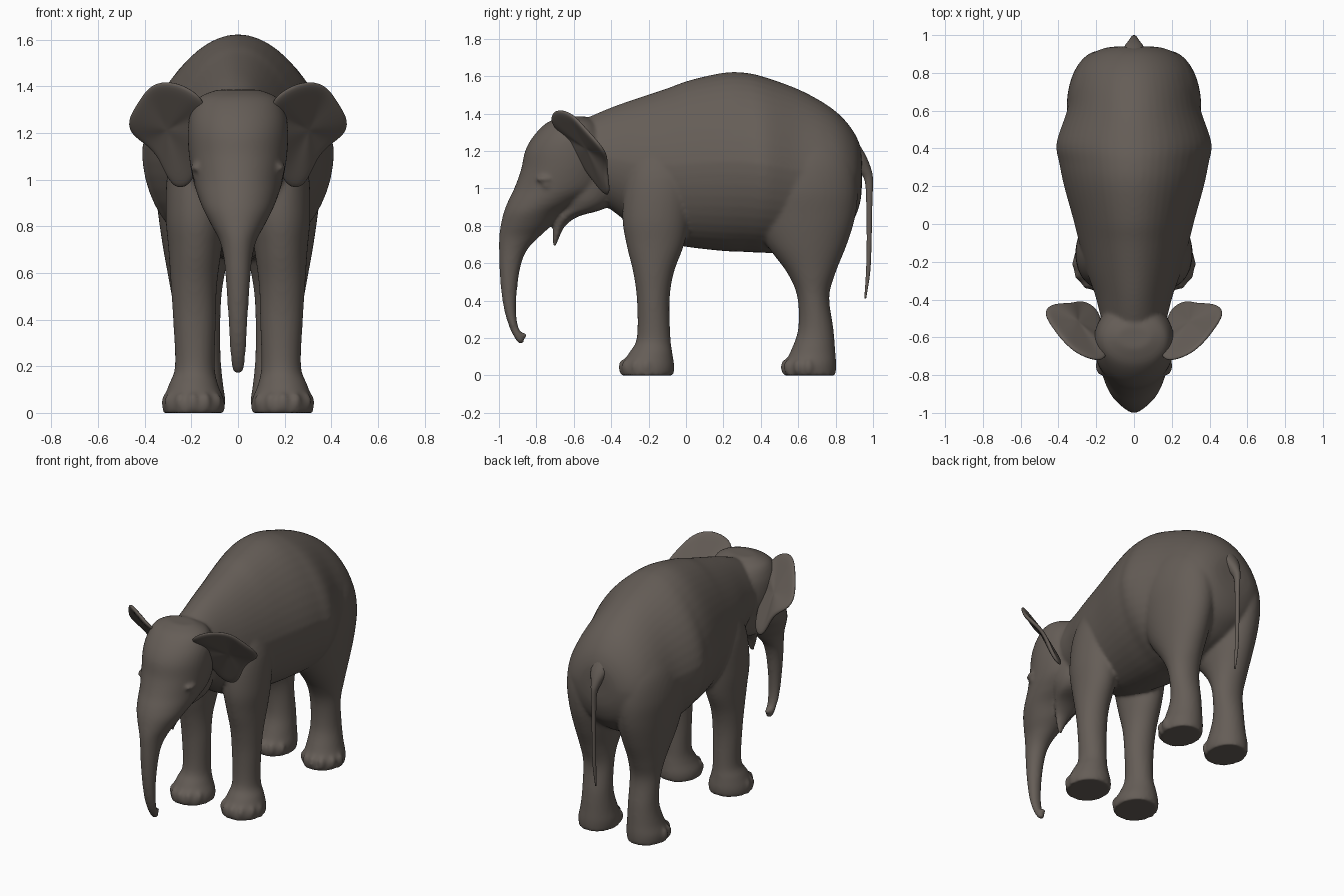
import bpy, bmesh, math
from mathutils import Vector, Matrix

hide = bpy.data.materials.new("grey_brown_hide")
hide.diffuse_color = (0.13, 0.11, 0.095, 1)


def spline(rows, steps=5):
    """Catmull-Rom resampling of ring rows."""
    out = []
    for i in range(len(rows) - 1):
        p = [rows[max(i - 1, 0)], rows[i], rows[i + 1], rows[min(i + 2, len(rows) - 1)]]
        for s in range(steps):
            t = s / steps
            out.append([b + 0.5 * t * (c - a + t * (2*a - 5*b + 4*c - d + t * (3*(b - c) + d - a)))
                        for a, b, c, d in zip(*p)])
    return out + [list(rows[-1])]


def loft(bm, rows, axis="z", side=1, n=48, taper=0.0):
    """Rows are (position, low, high, x_in, x_out): ellipses stacked along an axis."""
    rings = []
    for t, lo, hi, x0, x1 in spline(rows):
        ring = []
        for k in range(n):
            a = math.tau * k / n
            narrow = 1 - taper * max(0, math.sin(a))
            x = side * ((x0 + x1) / 2 + (x1 - x0) / 2 * math.cos(a) * narrow)
            h = (lo + hi) / 2 + (hi - lo) / 2 * math.sin(a)
            ring.append(bm.verts.new((x, h, t) if axis == "z" else (x, t, h)))
        rings.append(ring)
    for r, q in zip(rings, rings[1:]):
        for k in range(n):
            bm.faces.new((r[k], r[(k + 1) % n], q[(k + 1) % n], q[k]))
    bm.faces.new(rings[0])
    bm.faces.new(rings[-1])


def blob(bm, loc, size):
    m = Matrix.Translation(loc) @ Matrix.Diagonal((*size, 1))
    bmesh.ops.create_uvsphere(bm, u_segments=16, v_segments=10, radius=1, matrix=m)


def finish(bm, name):
    bmesh.ops.recalc_face_normals(bm, faces=bm.faces)
    for f in bm.faces:
        f.smooth = True
    me = bpy.data.meshes.new(name)
    bm.to_mesh(me)
    bm.free()
    me.materials.append(hide)
    ob = bpy.data.objects.new(name, me)
    bpy.context.collection.objects.link(ob)
    return ob


def sym(rows):
    return [(t, lo, hi, -w, w) for t, lo, hi, w in rows]


bm = bmesh.new()

# torso and neck
loft(bm, sym([(-.62, 1.00, 1.33, .15), (-.5, .95, 1.39, .175), (-.38, .87, 1.44, .205),
              (-.25, .77, 1.485, .25), (-.1, .71, 1.535, .29), (.02, .685, 1.578, .32),
              (.2, .665, 1.618, .37), (.32, .66, 1.618, .395), (.43, .655, 1.592, .41),
              (.6, .66, 1.53, .355), (.74, .70, 1.455, .33), (.83, .76, 1.385, .295),
              (.895, .83, 1.305, .235), (.93, .92, 1.23, .16), (.94, 1.0, 1.17, .09)]), "y", taper=.16)

# head running down into the trunk
loft(bm, sym([(1.385, -.66, -.54, .09), (1.35, -.745, -.47, .17), (1.28, -.815, -.42, .205),
              (1.2, -.86, -.40, .215), (1.1, -.882, -.40, .21), (1.0, -.918, -.43, .193),
              (.93, -.952, -.54, .172), (.87, -.975, -.65, .148), (.8, -.991, -.72, .112),
              (.74, -.999, -.785, .08), (.67, -1.0, -.85, .062), (.58, -.998, -.885, .053),
              (.45, -.988, -.904, .044), (.34, -.97, -.908, .038), (.26, -.945, -.897, .034),
              (.21, -.922, -.872, .03), (.17, -.897, -.866, .018)]))
blob(bm, (0, -.868, .214), (.02, .02, .015))

# lower jaw and hanging lip
loft(bm, sym([(.69, -.712, -.695, .014), (.75, -.714, -.672, .034), (.8, -.706, -.645, .055),
              (.85, -.69, -.575, .09), (.89, -.675, -.44, .125), (.95, -.69, -.38, .15),
              (1.05, -.7, -.36, .16)]))

front_leg = [(0, -.35, -.067, .058, .32), (.05, -.35, -.063, .058, .32), (.12, -.305, -.073, .085, .297),
             (.2, -.263, -.083, .1, .27), (.4, -.262, -.088, .095, .278), (.55, -.282, -.065, .09, .288),
             (.7, -.318, -.01, .07, .298), (.85, -.34, .02, .05, .31), (1.05, -.32, .04, .06, .30),
             (1.22, -.26, 0, .08, .25)]
hind_leg = [(0, .52, .80, .06, .30), (.06, .525, .803, .055, .302), (.13, .56, .798, .065, .282),
            (.25, .6, .788, .075, .265), (.42, .595, .766, .075, .272), (.55, .54, .80, .065, .293),
            (.7, .43, .86, .035, .32), (.85, .36, .905, .01, .342), (1.0, .32, .918, .0, .356),
            (1.15, .34, .89, .02, .335), (1.3, .42, .8, .06, .27)]
for s in (1, -1):
    # legs and toes
    loft(bm, front_leg, side=s)
    loft(bm, hind_leg, side=s)
    for cy, cx in ((-.207, .189), (.66, .18)):
        for deg in (-145, -115, -88, -60, -28, -2):
            a = math.radians(deg)
            blob(bm, (s * (cx + .114 * math.cos(a)), cy + .128 * math.sin(a), .045), (.026, .027, .042))
    # brow and eye
    blob(bm, (s * .175, -.75, 1.05), (.03, .055, .018))
    blob(bm, (s * .178, -.745, 1.018), (.02, .024, .02))

# fuse everything into one smooth skin
body = finish(bm, "elephant_body")
rm = body.modifiers.new("fuse", "REMESH")
rm.mode = "VOXEL"
rm.voxel_size = 0.011
rm.use_smooth_shade = True
sm = body.modifiers.new("soften", "SMOOTH")
sm.factor = 0.5
sm.iterations = 6

# ears: outline drawn in towards a cupped centre
outline = [(.13, -.67, 1.30), (.16, -.73, 1.36), (.24, -.715, 1.41), (.32, -.675, 1.425), (.385, -.61, 1.40),
           (.43, -.55, 1.33), (.48, -.475, 1.25), (.455, -.43, 1.19), (.39, -.42, 1.15),
           (.335, -.42, 1.09), (.305, -.41, 1.01), (.26, -.41, .95), (.19, -.45, .98),
           (.17, -.53, 1.09), (.16, -.61, 1.19)]
centre = Vector((.30, -.525, 1.22))
bm = bmesh.new()
loops = [[bm.verts.new(centre.lerp(Vector(p), f)) for p in outline] for f in (1, .7, .35)]
mid = bm.verts.new(centre)
n = len(outline)
for k in range(n):
    j = (k + 1) % n
    for a, b in zip(loops, loops[1:]):
        bm.faces.new((a[k], a[j], b[j], b[k]))
    bm.faces.new((loops[-1][k], loops[-1][j], mid))
ears = finish(bm, "ears")
so = ears.modifiers.new("thickness", "SOLIDIFY")
so.thickness = 0.026
so.offset = 0
ears.modifiers.new("pair", "MIRROR").use_axis[0] = True
sub = ears.modifiers.new("round", "SUBSURF")
sub.levels = sub.render_levels = 2

# tail
bm = bmesh.new()
loft(bm, sym([(1.26, .87, .91, .03), (1.18, .88, .96, .055), (1.1, .915, .992, .032), (1.04, .955, 1.0, .018),
              (.9, .964, .996, .014), (.7, .966, .992, .012), (.55, .962, .985, .011),
              (.41, .953, .963, .005)]), n=14)
finish(bm, "tail")
